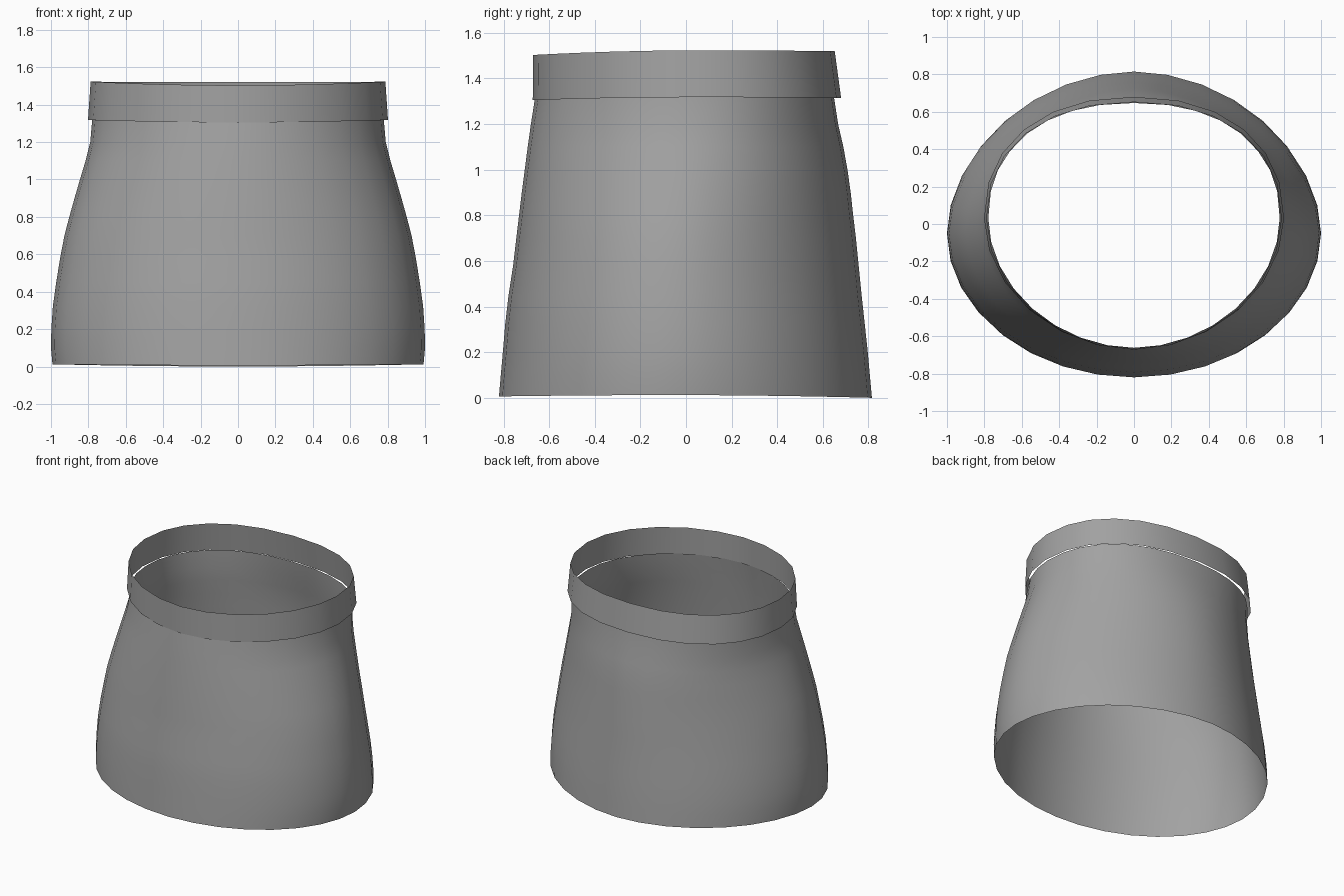
import bpy, bmesh, math

if "Cube" in bpy.data.objects:
    bpy.data.objects.remove(bpy.data.objects["Cube"])

fabric = bpy.data.materials.new("grey fabric")
fabric.diffuse_color = (0.36, 0.36, 0.36, 1)
fabric.use_nodes = True
fabric.node_tree.nodes["Principled BSDF"].inputs["Base Color"].default_value = fabric.diffuse_color


def power(v, p):
    return math.copysign(abs(v) ** p, v)


def tube(name, rings, sides):
    """Open shell; ring = (front z, side z, back z, half width, front y, back y, side y, front power, back power)."""
    bm = bmesh.new()
    loops = []
    for zf, zs, zb, rx, yf, yb, yc, pf, pb in rings:
        loop = []
        for i in range(sides):
            a = 2 * math.pi * i / sides
            c, s = math.cos(a), math.sin(a)
            p, z_end, depth = (pb, zb, yb - yc) if s > 0 else (pf, zf, yc - yf)
            z = zs + (z_end - zs) * s * s
            loop.append(bm.verts.new((rx * power(c, p), yc + depth * power(s, p), z)))
        loops.append(loop)
    for low, high in zip(loops, loops[1:]):
        for i in range(sides):
            j = (i + 1) % sides
            bm.faces.new((low[i], low[j], high[j], high[i]))
    mesh = bpy.data.meshes.new(name)
    bm.to_mesh(mesh)
    bm.free()
    mesh.materials.append(fabric)
    obj = bpy.data.objects.new(name, mesh)
    bpy.context.collection.objects.link(obj)
    bpy.ops.object.select_all(action='DESELECT')
    obj.select_set(True)
    bpy.context.view_layer.objects.active = obj
    bpy.ops.object.shade_smooth_by_angle(angle=math.radians(60))
    return obj


# Flared skirt body, hem to waist: z, half width, front y, back y, side y, back power
profile = [
    (0.10, 1.000, -0.812, 0.806, -0.05, 1.06), (0.20, 0.998, -0.803, 0.797, -0.05, 1.07),
    (0.32, 0.990, -0.793, 0.784, -0.05, 1.08), (0.45, 0.972, -0.778, 0.770, -0.05, 1.09),
    (0.58, 0.951, -0.758, 0.757, -0.045, 1.10), (0.70, 0.928, -0.744, 0.745, -0.04, 1.10),
    (0.80, 0.902, -0.732, 0.733, -0.03, 1.09), (0.90, 0.874, -0.720, 0.722, -0.02, 1.07),
    (1.00, 0.845, -0.707, 0.708, -0.01, 1.04), (1.10, 0.815, -0.694, 0.690, 0.0, 1.00),
    (1.20, 0.790, -0.680, 0.667, 0.02, 0.95),
]
rings = [(0.006, 0.012, 0.0, 0.992, -0.82, 0.815, -0.05, 1.0, 1.05)]
for z, rx, yf, yb, yc, pb in profile:
    rings.append((z, z, z, rx, yf, yb, yc, 1.0 + 0.03 * z, pb))
rings.append((1.315, 1.325, 1.33, 0.779, -0.662, 0.647, 0.03, 1.04, 0.89))
tube("skirt_body", rings, 32)

# Waistband, loose at the back
tube("waistband", [
    (1.305, 1.318, 1.315, 0.802, -0.672, 0.680, 0.03, 1.04, 0.90),
    (1.503, 1.523, 1.520, 0.788, -0.670, 0.652, 0.03, 1.04, 0.90),
], 24)
